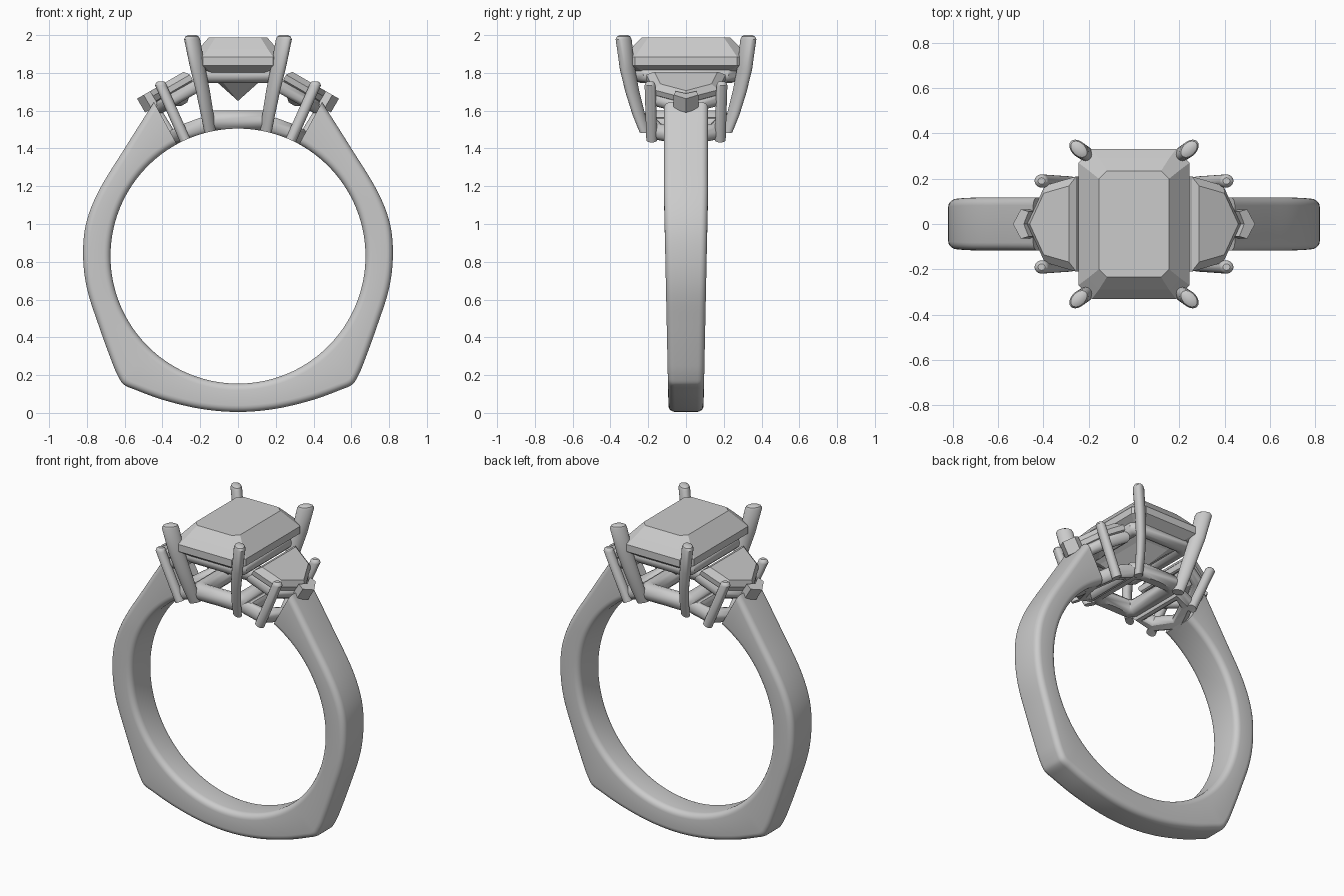
import bpy, bmesh, math
from mathutils import Vector

if "Cube" in bpy.data.objects:
    bpy.data.objects.remove(bpy.data.objects["Cube"])

CZ, RI = 0.83, 0.675          # finger hole centre height and radius


def finish(ob, mirror="", cut=False, smooth=True):
    if smooth:
        bpy.ops.object.select_all(action='DESELECT')
        bpy.context.view_layer.objects.active = ob
        ob.select_set(True)
        bpy.ops.object.shade_smooth_by_angle(angle=math.radians(35))
    if mirror:
        m = ob.modifiers.new("mirror", 'MIRROR')
        m.use_axis = ("x" in mirror, "y" in mirror, False)
        m.use_mirror_merge = False
    if cut:
        b = ob.modifiers.new("finger_hole", 'BOOLEAN')
        b.operation, b.object, b.solver = 'DIFFERENCE', cutter, 'EXACT'
    return ob


def loft(name, rings, **kw):
    """Skin equal-length rings of points and cap both ends."""
    bm = bmesh.new()
    vs = [[bm.verts.new(p) for p in r] for r in rings]
    n = len(vs[0])
    for a, b in zip(vs, vs[1:]):
        for i in range(n):
            j = (i + 1) % n
            bm.faces.new((a[i], a[j], b[j], b[i]))
    bm.faces.new(vs[0][::-1])
    bm.faces.new(vs[-1])
    bmesh.ops.recalc_face_normals(bm, faces=bm.faces)
    me = bpy.data.meshes.new(name)
    bm.to_mesh(me)
    bm.free()
    ob = bpy.data.objects.new(name, me)
    bpy.context.collection.objects.link(ob)
    return finish(ob, **kw)


def tube(name, pts, r, closed=True, **kw):
    """Round wire along straight segments."""
    cu = bpy.data.curves.new(name, 'CURVE')
    cu.dimensions = '3D'
    cu.bevel_depth, cu.bevel_resolution, cu.use_fill_caps = r, 4, True
    sp = cu.splines.new('POLY')
    sp.points.add(len(pts) - 1)
    for q, p in zip(sp.points, pts):
        q.co = (*p, 1)
    sp.use_cyclic_u = closed
    ob = bpy.data.objects.new(name, cu)
    bpy.context.collection.objects.link(ob)
    bpy.ops.object.select_all(action='DESELECT')
    bpy.context.view_layer.objects.active = ob
    ob.select_set(True)
    bpy.ops.object.convert(target='MESH')
    return finish(bpy.context.object, **kw)


def prong(name, path, a, b, ang, **kw):
    """Oval claw with a domed tip; path rows are x, y, z, scale."""
    x, y, z, s = path[-1]
    path = path[:-1] + [(x, y, z - .022, s), (x, y, z - .008, s * .85), (x, y, z, s * .5)]
    ca, sa = math.cos(ang), math.sin(ang)
    rings = []
    for x, y, z, s in path:
        ring = []
        for i in range(20):
            t = math.tau * i / 20
            p, q = a * s * math.cos(t), b * s * math.sin(t)
            ring.append((x + p * ca - q * sa, y + p * sa + q * ca, z))
        rings.append(ring)
    return loft(name, rings, **kw)


# Finger hole cutter
bpy.ops.mesh.primitive_cylinder_add(vertices=128, radius=RI, depth=2,
                                    location=(0, 0, CZ), rotation=(math.pi / 2, 0, 0))
cutter = bpy.context.object
cutter.name = "finger_hole_cutter"
cutter.hide_render = True
cutter.hide_viewport = False
cutter.display_type = 'WIRE'

# Shank: rounded section swept from one shoulder, round the bottom, to the other
half = [(0, .005), (.2, .022), (.4, .07), (.55, .125), (.605, .15), (.63, .185), (.66, .25),
        (.74, .47), (.80, .66), (.82, .83), (.805, 1.0), (.74, 1.17), (.60, 1.40), (.445, 1.645)]
ctrl = [(-x, z) for x, z in half[:0:-1]] + half
ctrl = [Vector(p) for p in ctrl]
outer = []
for i in range(len(ctrl) - 1):
    p0, p1, p2, p3 = (ctrl[max(0, min(len(ctrl) - 1, i + k))] for k in (-1, 0, 1, 2))
    # tangents scaled to the segment so uneven spacing stays smooth
    seg = (p2 - p1).length
    t1, t2 = (p2 - p0).normalized() * seg, (p3 - p1).normalized() * seg
    for k in range(6):
        t = k / 6
        outer.append(p1 * (2*t**3 - 3*t*t + 1) + t1 * (t**3 - 2*t*t + t)
                     + p2 * (3*t*t - 2*t**3) + t2 * (t**3 - t*t))
outer.append(ctrl[-1])
rings = []
for p in outer:
    d = p - Vector((0, CZ))
    R = d.length
    d.normalize()
    w = min(.117, .093 + .02 * p.y)
    cr, hr, mid = .035, (R - RI) / 2, (R + RI) / 2
    ring = []
    for k, (sr, sy) in enumerate(((1, 1), (-1, 1), (-1, -1), (1, -1))):
        for j in range(6):
            t = math.pi / 2 * (k + j / 5)
            r = mid + sr * (hr - cr) + cr * math.cos(t)
            ring.append((d.x * r, sy * (w - cr) + cr * math.sin(t), CZ + d.y * r))
    rings.append(ring)
loft("shank", rings)


# Centre stone: step-cut with clipped corners
def clipped(hx, hy, c, z):
    return [(hx, hy - c, z), (hx - c, hy, z), (c - hx, hy, z), (-hx, hy - c, z),
            (-hx, c - hy, z), (c - hx, -hy, z), (hx - c, -hy, z), (hx, c - hy, z)]


loft("centre_stone", [clipped(*r) for r in (
    (.004, .10, .002, 1.655), (.11, .20, .03, 1.75), (.245, .33, .06, 1.84),
    (.245, .33, .06, 1.885), (.205, .29, .05, 1.93), (.155, .235, .035, 1.987))], smooth=False)

# Centre setting: upper and lower rails with four claws
tube("centre_upper_rail", clipped(.18, .24, .03, 1.79), .043)
tube("centre_lower_rail", clipped(.14, .19, .03, 1.548), .052, cut=True)
prong("centre_claws", [(.143, .205, 1.46, .72), (.163, .25, 1.58, .8), (.185, .284, 1.7, .88),
                       (.212, .31, 1.82, .95), (.243, .33, 2.0, 1)],
      .05, .033, math.radians(45), mirror="xy", cut=True)


# Side stones: tilted shield shapes, worked in slope coordinates (u out, v across, n up)
def tilt(u, v, n):
    c, s = math.cos(math.radians(30)), .5
    return (.255 + u * c + n * s, v, 1.79 - u * s + n * c)


def shield(k, n):
    pts = ((0, -.21), (.16, -.17), (.25, 0), (.16, .17), (0, .21))
    return [tilt(.1 + (u - .1) * k, v * k, n) for u, v in pts]


loft("side_stones", [shield(*r) for r in ((.15, -.12), (.7, -.07), (1, -.03), (1, 0), (.8, .03))],
     mirror="x", smooth=False)

# Side settings: rails, round claws and a chevron tip claw
tube("side_upper_rails", shield(.88, -.068), .035, mirror="x")
low = [(.19, -.17), (.275, -.15), (.335, 0), (.275, .15), (.19, .17)]
tube("side_lower_rails", [(x, y, CZ + math.sqrt(RI**2 - x * x) + .042) for x, y in low],
     .045, mirror="x", cut=True)
prong("side_claws", [(.265, .18, 1.41, 1), (.408, .19, 1.755, 1)], .031, .029, 0,
      mirror="xy", cut=True)
chevron = ((.225, .055), (.265, .065), (.305, 0), (.265, -.065), (.225, -.055), (.25, 0))
loft("tip_claws", [[tilt(u, v, n) for u, v in chevron] for n in (-.055, .03)],
     mirror="x", smooth=False)
tube("tip_claw_legs", [(.47, 0, 1.65), (.30, 0, 1.37)], .032, closed=False, mirror="x", cut=True)
